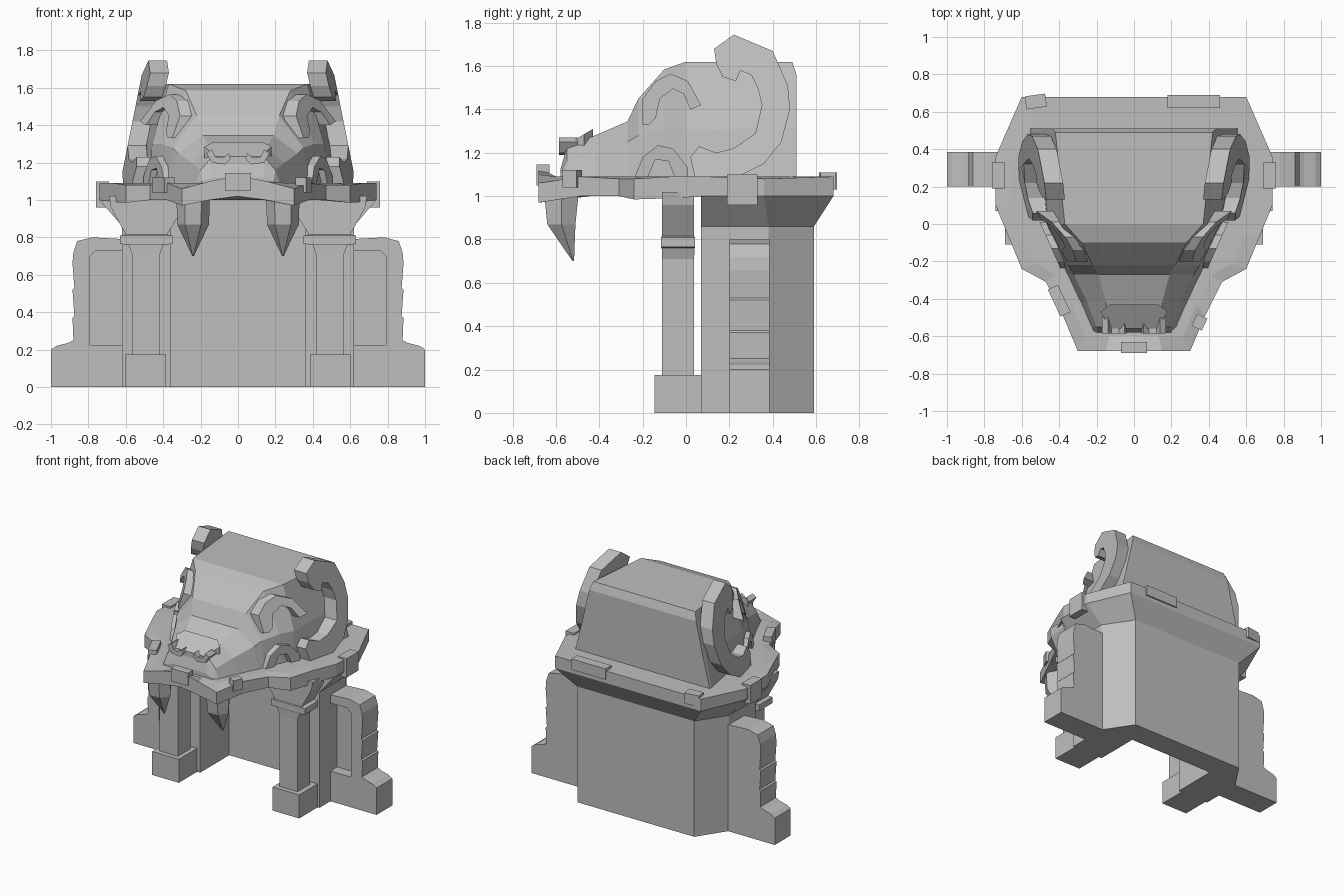
import bpy, bmesh, math
from mathutils import Vector, Matrix

cube = bpy.data.objects.get("Cube")
if cube:
    bpy.data.objects.remove(cube, do_unlink=True)

stone = bpy.data.materials.new("grey_stone")
stone.use_nodes = True
GREY = (0.52, 0.52, 0.52, 1)
stone.diffuse_color = GREY
stone.node_tree.nodes["Principled BSDF"].inputs["Base Color"].default_value = GREY


def finish(name, bm, mirror=False):
    bmesh.ops.recalc_face_normals(bm, faces=bm.faces)
    mesh = bpy.data.meshes.new(name)
    bm.to_mesh(mesh)
    bm.free()
    mesh.materials.append(stone)
    obj = bpy.data.objects.new(name, mesh)
    bpy.context.scene.collection.objects.link(obj)
    if mirror:
        obj.modifiers.new("Mirror", "MIRROR").use_clip = False
    return obj


def loft(name, rings, mirror=False):
    """Skin a run of equal rings and cap both ends."""
    bm = bmesh.new()
    loops = [[bm.verts.new(p) for p in ring] for ring in rings]
    n = len(loops[0])
    for a, b in zip(loops, loops[1:]):
        for i in range(n):
            j = (i + 1) % n
            bm.faces.new((a[i], a[j], b[j], b[i]))
    bm.faces.new(loops[0][::-1])
    bm.faces.new(loops[-1])
    return finish(name, bm, mirror)


def box(name, x, y, z, mirror=False, turn=0):
    """Box from ranges, turned about its own upright axis."""
    mid = Vector(((x[0] + x[1]) / 2, (y[0] + y[1]) / 2, (z[0] + z[1]) / 2))
    bm = bmesh.new()
    size = Matrix.Diagonal((x[1] - x[0], y[1] - y[0], z[1] - z[0], 1))
    spin = Matrix.Rotation(math.radians(turn), 4, "Z")
    bmesh.ops.create_cube(bm, size=1, matrix=Matrix.Translation(mid) @ spin @ size)
    return finish(name, bm, mirror)


def both(half):
    """Close a half outline by reflecting it across x = 0."""
    return half + [(-p[0], *p[1:]) for p in reversed(half) if p[0] != 0]


def side_plate(name, outline, surface, depth):
    """Plate drawn in side view, laid on a slanted surface x(y, z)."""
    rings = [[(surface(y, z) - d, y, z) for y, z in outline] for d in (0, depth)]
    return loft(name, rings, mirror=True)


# Main hall with a deep front recess and a flared crown
plan = both([(.36, .41), (.36, .07), (.62, .07), (.62, .38), (.48, .59)])
crown = both([(.36, .41), (.36, .07), (.74, .07), (.74, .36), (.6, .68)])
loft("hall", [[(x, y, z) for x, y in ring]
              for ring, z in ((plan, 0), (plan, .86), (crown, 1.0))])

# Side wings: solid back and a front frame around a niche
steps = [(.6, 0), (1, 0), (1, .2), (.97, .22), (.91, .235), (.88, .25),
         (.885, .37), (.875, .38), (.885, .52), (.875, .53), (.885, .66),
         (.88, .72), (.86, .78), (.78, .8), (.6, .79)]
niche = [(.6, .73), (.76, .73), (.79, .7), (.79, .225), (.6, .225)]
loft("wing_back", [[(x, y, z) for x, z in steps] for y in (.28, .385)], True)
loft("wing_frame", [[(x, y, z) for x, z in steps + niche] for y in (.2, .28)], True)

# Front pillars
box("pillar_base", (.385, .605), (-.145, .075), (0, .175), True)


def pillar_ring(x0, x1, y0, y1, z):
    return [(x0, y0, z), (x1, y0, z), (x1, y1, z), (x0, y1, z)]


loft("pillar", [pillar_ring(*r) for r in (
    (.417, .567, -.11, .037, .17), (.417, .567, -.11, .037, .71),
    (.40, .585, -.112, .04, .76), (.35, .63, -.115, .042, .765),
    (.35, .63, -.115, .042, .81), (.38, .60, -.11, .037, .815),
    (.29, .68, -.11, .037, .96), (.28, .69, -.11, .037, 1.02))], True)

# Wavy roof slab: x, y, bottom, top
edge = both([(0, -.68, 1.02, 1.13), (.15, -.68, 1.0, 1.10), (.3, -.68, .97, 1.06),
             (.38, -.49, 1.0, 1.09), (.47, -.31, 1.0, 1.08), (.6, -.24, .985, 1.08),
             (.67, -.07, .99, 1.09), (.74, .1, 1.0, 1.09), (.74, .36, 1.0, 1.08),
             (.6, .68, 1.0, 1.09)])
loft("roof_slab", [[(x * .9, y * .9, 1.0) for x, y, b, t in edge],
                   [(x, y, b) for x, y, b, t in edge],
                   [(x, y, t) for x, y, b, t in edge],
                   [(x * .88, y * .88, 1.09) for x, y, b, t in edge]])

# Loose stones along the slab rim
box("rim_stone_front", (-.07, .07), (-.69, -.63), (1.05, 1.145))
box("rim_stone_side", (.69, .76), (.19, .33), (.96, 1.1), True)
box("rim_stone_back_left", (.18, .46), (.62, .69), (1.03, 1.11))
box("rim_stone_back_right", (-.58, -.47), (.62, .69), (1.03, 1.11), turn=8)
box("rim_stone_jaw_left", (.32, .38), (-.56, -.49), (1.04, 1.12), turn=-25)
box("rim_stone_jaw_right", (-.43, -.37), (-.49, -.33), (1.04, 1.12), turn=25)

# Beast head: y, base width, mid width and height, top width and height
sections = [(.51, .56, .5, 1.3, .44, 1.56), (.49, .56, .5, 1.32, .42, 1.62),
            (0, .47, .46, 1.3, .37, 1.62), (-.1, .43, .41, 1.3, .28, 1.585),
            (-.22, .38, .35, 1.28, .22, 1.45), (-.27, .36, .32, 1.25, .19, 1.345),
            (-.42, .29, .25, 1.2, .15, 1.28), (-.55, .235, .2, 1.16, .14, 1.23),
            (-.58, .225, .19, 1.1, .14, 1.12)]
loft("head", [[(x, y, z) for x, z in both([(base, 1.06), (mid, mz), (top, tz)])]
              for y, base, mid, mz, top, tz in sections])

# Nose pad, nostrils and lip
nose = both([(.12, -.56), (.18, -.47), (.13, -.43)])
loft("nose", [[(x, y, 1.19) for x, y in nose],
              [(x, y, 1.31 + .6 * (y + .43)) for x, y in nose]])
nostril = [(.04, 1.22), (.07, 1.19), (.14, 1.2), (.17, 1.25),
           (.14, 1.27), (.12, 1.23), (.08, 1.225), (.05, 1.25)]
loft("nostril", [[(x, y, z) for x, z in nostril] for y in (-.585, -.5)], True)
box("upper_lip", (-.15, .15), (-.6, -.5), (1.0, 1.03))

# Brow arch, cheek arch and curled horn on each side
brow = [(-.2, 1.33), (-.2, 1.45), (-.14, 1.53), (-.07, 1.565), (.01, 1.53),
        (.07, 1.42), (.02, 1.4), (-.01, 1.47), (-.06, 1.495), (-.12, 1.45),
        (-.14, 1.36), (-.17, 1.33)]
side_plate("brow", brow, lambda y, z: .46 + .75 * y - .35 * (z - 1.45), .13)
cheek = [(-.24, 1.08), (-.2, 1.18), (-.13, 1.235), (-.06, 1.22), (.01, 1.13),
         (.01, 1.08), (-.05, 1.08), (-.08, 1.16), (-.14, 1.17), (-.18, 1.08)]
side_plate("cheek", cheek, lambda y, z: .5 + .45 * y, .1)
horn = [(.13, 1.68), (.22, 1.745), (.4, 1.67), (.47, 1.51), (.48, 1.4),
        (.44, 1.25), (.36, 1.15), (.24, 1.09), (.04, 1.09), (.02, 1.18),
        (.06, 1.23), (.14, 1.2), (.22, 1.22), (.32, 1.29), (.35, 1.42),
        (.33, 1.5), (.3, 1.56), (.25, 1.58), (.23, 1.53), (.17, 1.55), (.14, 1.61)]
side_plate("horn", horn,
           lambda y, z: .5 + .2 * (1.74 - z) - .25 * max(0, .3 - y), .1)

# Fangs under the front rim
fang = [(1.04, -.575, .09, .095), (.87, -.575, .085, .075), (.7, -.52, .004, .004)]
loft("fang", [[(.24 + rx * math.cos(math.tau * i / 6), y + ry * math.sin(math.tau * i / 6), z)
               for i in range(6)] for z, y, rx, ry in fang], True)
